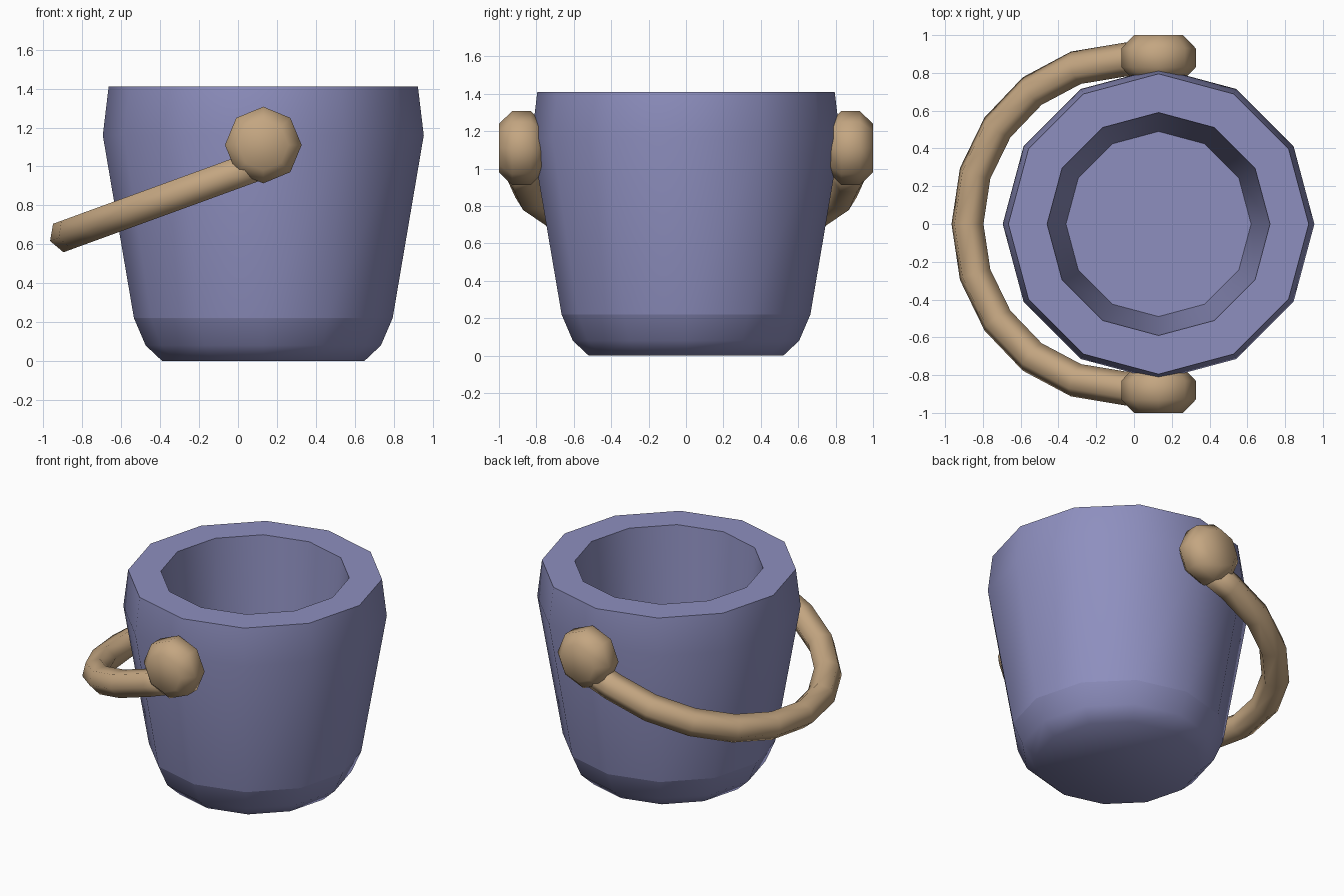
import bpy, bmesh
from math import sin, cos, pi, radians
from mathutils import Vector, Matrix

if "Cube" in bpy.data.objects:
    bpy.data.objects.remove(bpy.data.objects["Cube"])


def make_material(name, color):
    mat = bpy.data.materials.new(name)
    mat.use_nodes = True
    mat.diffuse_color = (*color, 1)
    mat.node_tree.nodes["Principled BSDF"].inputs["Base Color"].default_value = (*color, 1)
    return mat


def build(name, rings, mat, sharp=()):
    """Skin a list of point rings, cap both ends, crease the sharp rings."""
    bm = bmesh.new()
    loops = [[bm.verts.new(p) for p in ring] for ring in rings]
    n = len(loops[0])
    for a, b in zip(loops, loops[1:]):
        for i in range(n):
            j = (i + 1) % n
            bm.faces.new((a[i], a[j], b[j], b[i]))
    bm.faces.new(loops[0][::-1])
    bm.faces.new(loops[-1])
    bmesh.ops.recalc_face_normals(bm, faces=bm.faces)
    for f in bm.faces:
        f.smooth = True
    for k in sharp:
        for i in range(n):
            bm.edges.get((loops[k][i], loops[k][(i + 1) % n])).smooth = False
    mesh = bpy.data.meshes.new(name)
    bm.to_mesh(mesh)
    bm.free()
    mesh.materials.append(mat)
    obj = bpy.data.objects.new(name, mesh)
    bpy.context.collection.objects.link(obj)
    return obj


def lathe(profile, sides, matrix):
    """Rings of a (radius, height) profile turned about local z."""
    return [[matrix @ Vector((r * cos(2 * pi * i / sides), r * sin(2 * pi * i / sides), h))
             for i in range(sides)] for r, h in profile]


blue = make_material("dusty blue", (0.27, 0.275, 0.52))
tan = make_material("tan wood", (0.55, 0.38, 0.22))
CX = 0.13

# Thick-walled bucket: outside from the base up, then down the inside
profile = [(0.52, 0), (0.605, 0.08), (0.665, 0.22), (0.825, 1.16),
           (0.795, 1.41), (0.59, 1.41), (0.49, 0.22)]
build("bucket", lathe(profile, 12, Matrix.Translation((CX, 0, 0))), blue, sharp=(2, 4, 5, 6))

# Round knobs that hold the handle on both sides
knob = [(0.13, 0.76), (0.197, 0.83), (0.197, 0.93), (0.13, 1.0)]
for name, side in (("front_knob", 1), ("back_knob", -1)):
    place = Matrix.Translation((CX, 0, 1.11)) @ Matrix.Rotation(side * pi / 2, 4, "X")
    build(name, lathe(knob, 8, place), tan)

# Handle: hexagonal tube swept along a tilted half loop
tilt = radians(20)
along = Vector((cos(tilt), 0, sin(tilt)))
across = Vector((0, 1, 0))
normal = along.cross(across)
pivot = Vector((-0.05, 0, 0.95))
steps, reach, half_width, tube = 10, 0.885, 0.87, 0.09


def section(center, outward):
    return [center + tube * (cos(i * pi / 3) * outward + sin(i * pi / 3) * normal)
            for i in range(6)]


rings = []
for k in range(steps + 1):
    t = -pi / 2 + pi * k / steps
    center = pivot - along * reach * cos(t) + across * half_width * sin(t)
    rings.append(section(center, -along * cos(t) + across * sin(t)))
tail = along * 0.17
rings.insert(0, [p + tail for p in rings[0]])
rings.append([p + tail for p in rings[-1]])
build("handle", rings, tan)
